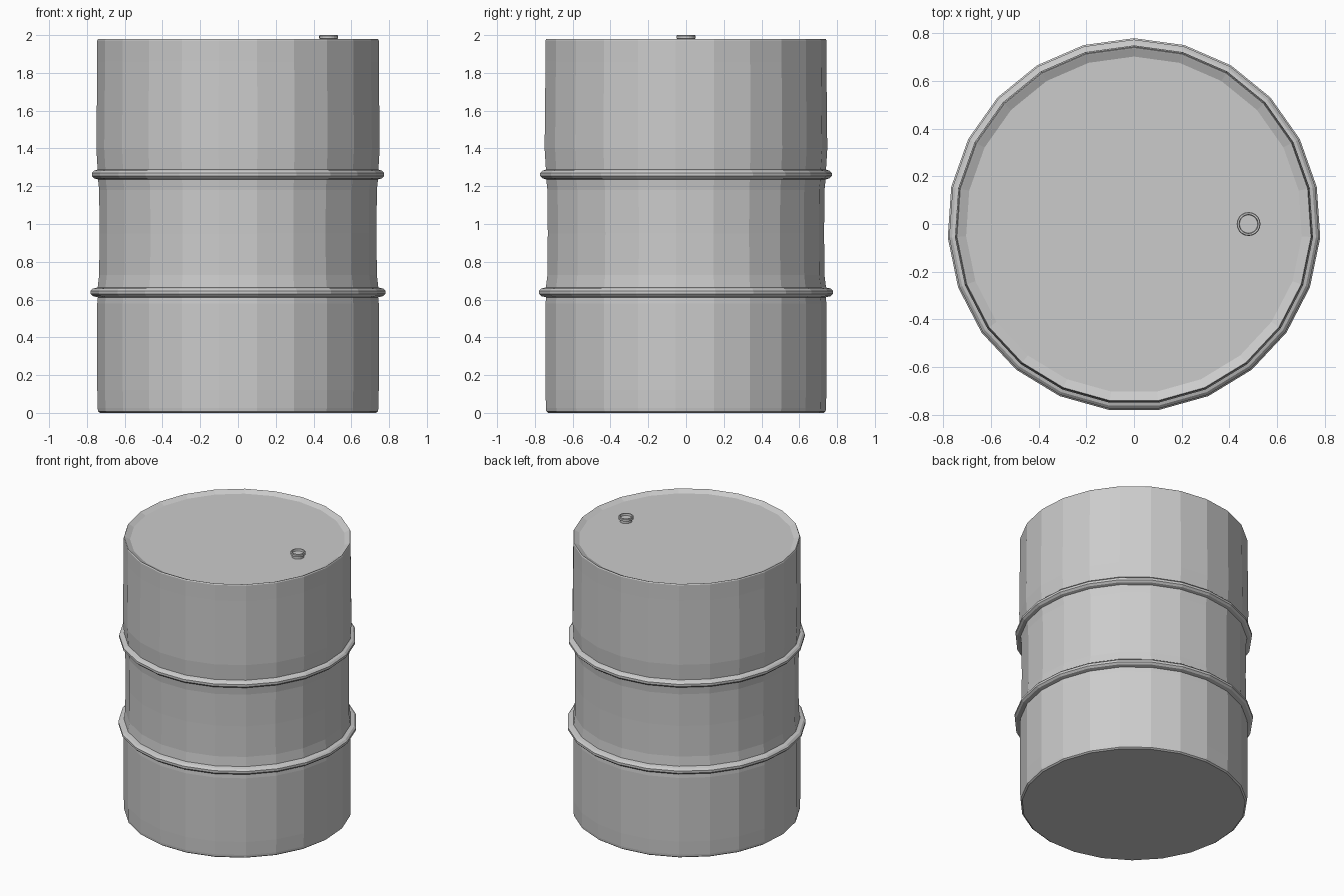
import bpy, bmesh
from math import sin, cos, pi

if "Cube" in bpy.data.objects:
    bpy.data.objects.remove(bpy.data.objects["Cube"])


def lathe(name, profile, sides, centre):
    """Spin an (r, z) profile about a vertical axis, with capped ends."""
    bm = bmesh.new()
    cx, cy = centre
    rings = []
    for r, z in profile:
        angles = [pi / 2 + 2 * pi * i / sides for i in range(sides)]
        rings.append([bm.verts.new((cx + r * cos(a), cy + r * sin(a), z)) for a in angles])
    for low, high in zip(rings, rings[1:]):
        for i in range(sides):
            j = (i + 1) % sides
            bm.faces.new((low[i], low[j], high[j], high[i]))
    bm.faces.new(rings[0][::-1])
    bm.faces.new(rings[-1])
    mesh = bpy.data.meshes.new(name)
    bm.to_mesh(mesh)
    bm.free()
    obj = bpy.data.objects.new(name, mesh)
    bpy.context.collection.objects.link(obj)
    return obj


def hoop(z, base_low, base_high, peak):
    """Profile of one rounded rolling hoop."""
    return [(base_low, z - 0.026), (peak - 0.012, z - 0.020), (peak, z - 0.008),
            (peak, z + 0.008), (peak - 0.012, z + 0.020), (base_high, z + 0.026)]


# Drum shell with two hoops and a recessed lid
shell = [(0.732, 0.0), (0.743, 0.008), (0.745, 0.025), (0.747, 0.12), (0.747, 0.58)]
shell += hoop(0.638, 0.744, 0.745, 0.782)
shell += [(0.737, 0.73), (0.735, 0.95), (0.737, 1.18)]
shell += hoop(1.262, 0.743, 0.745, 0.776)
shell += [(0.752, 1.40), (0.747, 1.86), (0.747, 1.972), (0.743, 1.98),
          (0.738, 1.978), (0.705, 1.962)]
lathe("drum_shell", shell, 23, (0, -0.0036))

# Filler bung with a narrow neck, wider lip and hollow top
bung = [(0.040, 1.955), (0.040, 1.978), (0.050, 1.982), (0.050, 1.996),
        (0.047, 2.0), (0.040, 2.0), (0.038, 1.985)]
lathe("filler_bung", bung, 20, (0.48, 0))
